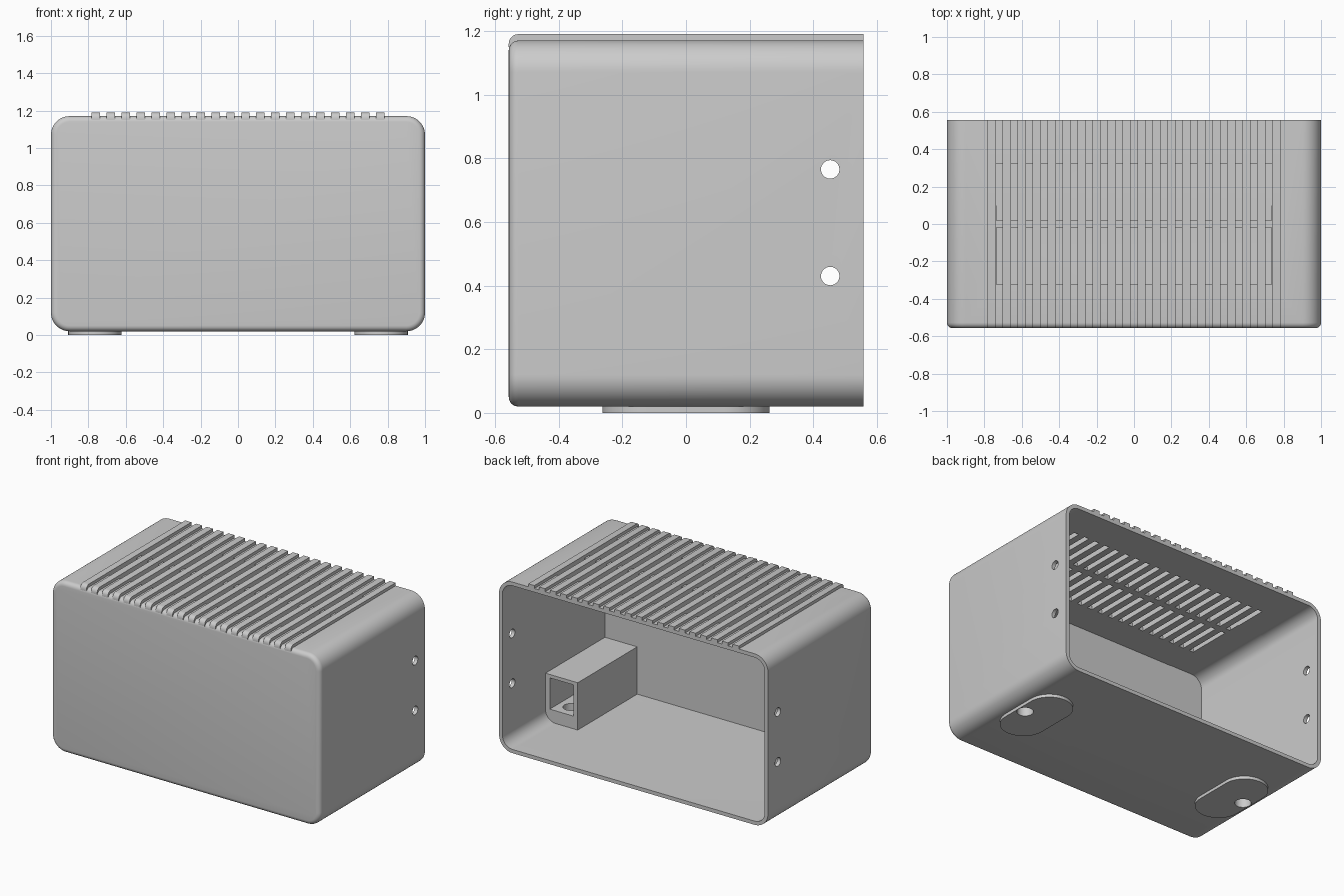
import bpy, bmesh, math
from mathutils import Matrix, Vector

cube = bpy.data.objects.get("Cube")
if cube:
    bpy.data.objects.remove(cube, do_unlink=True)

grey = bpy.data.materials.new("light_grey")
grey.use_nodes = True
COLOUR = (0.6, 0.6, 0.6, 1)
grey.diffuse_color = COLOUR
grey.node_tree.nodes["Principled BSDF"].inputs["Base Color"].default_value = COLOUR


def make_object(name, bm):
    bmesh.ops.recalc_face_normals(bm, faces=bm.faces)
    mesh = bpy.data.meshes.new(name)
    bm.to_mesh(mesh)
    bm.free()
    mesh.materials.append(grey)
    obj = bpy.data.objects.new(name, mesh)
    bpy.context.collection.objects.link(obj)
    return obj


def rounded_profile(a, b, radii, steps=12):
    """Rectangle from corner a to corner b; radii: low-left, low-right, top-right, top-left."""
    corners = [(a[0], a[1], 1, 1), (b[0], a[1], -1, 1), (b[0], b[1], -1, -1), (a[0], b[1], 1, -1)]
    points = []
    for i, (u, v, su, sv) in enumerate(corners):
        r = radii[i]
        if r == 0:
            points.append((u, v))
            continue
        for k in range(steps + 1):
            t = math.pi * (1 + i / 2 + k / steps / 2)
            points.append((u + su * r + r * math.cos(t), v + sv * r + r * math.sin(t)))
    return points


def extrude(bm, points, axis, low, high):
    """Extrude a profile along y (points are x, z) or z (points are x, y)."""
    place = (lambda u, v: (u, low, v)) if axis == "y" else (lambda u, v: (u, v, low))
    face = bm.faces.new([bm.verts.new(place(u, v)) for u, v in points])
    moved = bmesh.ops.extrude_face_region(bm, geom=[face], use_keep_orig=True)
    shift = Vector((0, high - low, 0) if axis == "y" else (0, 0, high - low))
    verts = [g for g in moved["geom"] if isinstance(g, bmesh.types.BMVert)]
    bmesh.ops.translate(bm, verts=verts, vec=shift)
    return face


def prism(name, a, b, radii, axis, low, high):
    bm = bmesh.new()
    extrude(bm, rounded_profile(a, b, radii), axis, low, high)
    return make_object(name, bm)


def rod(name, radius, length, centre, along_x=False):
    bm = bmesh.new()
    turn = Matrix.Rotation(math.pi / 2, 4, "Y") if along_x else Matrix()
    bmesh.ops.create_cone(bm, cap_ends=True, segments=32, radius1=radius, radius2=radius,
                          depth=length, matrix=Matrix.Translation(centre) @ turn)
    return make_object(name, bm)


def cut(target, cutter):
    """Subtract the cutter for good and remove it."""
    mod = target.modifiers.new("cut", "BOOLEAN")
    mod.operation = "DIFFERENCE"
    mod.solver = "EXACT"
    mod.object = cutter
    bpy.context.view_layer.objects.active = target
    bpy.ops.object.modifier_apply(modifier=mod.name)
    bpy.data.objects.remove(cutter, do_unlink=True)


FRONT, BACK = -0.557, 0.557
BASE, TOP, RIB_TOP = 0.02, 1.17, 1.19
WALL = 0.025
PITCH, RIB_WIDTH, RIBS = 0.08, 0.045, 20
FIRST = -0.7825

# Housing: rounded box with a softened front edge, open at the back
bm = bmesh.new()
front = extrude(bm, rounded_profile((-1, BASE), (1, TOP), [0.1] * 4), "y", FRONT, BACK)
bmesh.ops.bevel(bm, geom=list(front.edges), offset=0.03, offset_type="OFFSET",
                segments=5, profile=0.5, affect="EDGES")
housing = make_object("housing", bm)
cut(housing, prism("cavity", (-1 + WALL, BASE + WALL), (1 - WALL, TOP - WALL),
                   [0.075] * 4, "y", FRONT + WALL, BACK + 0.1))

# Shallow recess in one upper inside corner
cut(housing, prism("recess", (-0.979, 0.8), (-0.735, 1.149), [0, 0, 0, 0.079],
                   "y", FRONT + WALL - 0.003, 0.1))

# Two rows of vent slots between the ribs
bm = bmesh.new()
for i in range(RIBS - 1):
    x = FIRST + i * PITCH + RIB_WIDTH
    for y in (-0.32, 0.022):
        extrude(bm, rounded_profile((x, y), (x + PITCH - RIB_WIDTH, y + 0.298), [0] * 4),
                "z", TOP - 0.1, TOP + 0.1)
cut(housing, make_object("slot_cutter", bm))

# Screw holes through both side walls
for z in (0.43, 0.765):
    cut(housing, rod("screw_cutter", 0.029, 2.4, (0, 0.453, z), along_x=True))

# Raised ribs, rounded at the front
bm = bmesh.new()
for i in range(RIBS):
    x = FIRST + i * PITCH
    extrude(bm, rounded_profile((x, TOP - 0.02), (x + RIB_WIDTH, RIB_TOP), [0] * 4),
            "y", FRONT, BACK)
nose = [e for e in bm.edges
        if all(v.co.y < FRONT + 0.001 and v.co.z > RIB_TOP - 0.001 for v in e.verts)]
bmesh.ops.bevel(bm, geom=nose, offset=0.03, segments=5, profile=0.5, affect="EDGES")
parts = [housing, make_object("vent_ribs", bm)]

# Feet and hollow mounting blocks, one pair per side
for side, s in (("left", 1), ("right", -1)):
    x0, x1 = sorted((s * 0.623, s * 0.908))
    foot = prism(side + "_foot", (x0, -0.263), (x1, 0.263), [0.142] * 4, "z", 0, BASE + 0.002)

    x0, x1 = sorted((s * 0.735, s * 0.985))
    radii = [0, 0.085, 0, 0] if s > 0 else [0.085, 0, 0, 0]
    block = prism(side + "_mounting_block", (x0, 0.035), (x1, 0.363), radii,
                  "y", FRONT + 0.015, 0.1)
    x0, x1 = sorted((s * 0.765, s * 0.943))
    cut(block, prism("hollow", (x0, 0.13), (x1, 0.34), [0] * 4, "y", -0.45, 0.2))

    for part in (foot, housing, block):
        cut(part, rod("bolt_cutter", 0.05, 0.25, (s * 0.855, 0, 0.1)))
    parts += [foot, block]

# Smooth the curves and keep the edges crisp
bpy.ops.object.select_all(action="DESELECT")
for part in parts:
    part.select_set(True)
bpy.context.view_layer.objects.active = housing
bpy.ops.object.shade_smooth_by_angle(angle=math.radians(30))
